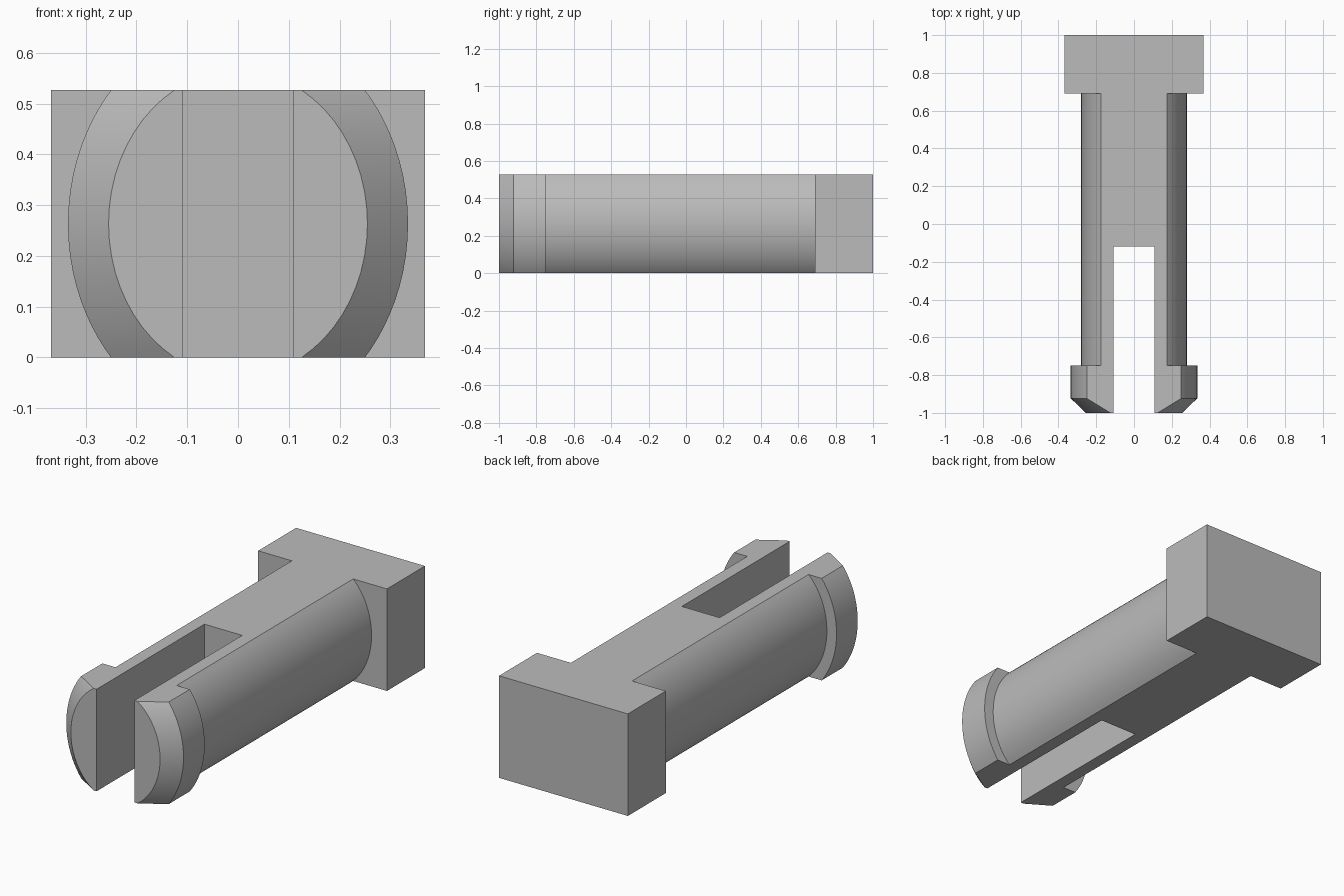
import bpy, bmesh, math

cube = bpy.data.objects.get("Cube")
if cube:
    bpy.data.objects.remove(cube, do_unlink=True)

HEIGHT = 0.527
MID = HEIGHT / 2
STEPS = 20
HEAD_X, SLOT_X = 0.368, 0.108
SLOT_END, LIP_BACK, LIP_FRONT, HEAD_FRONT = -0.12, -0.75, -0.923, 0.69

# Elliptical outlines: half width at mid height, half width at the flat top
TIP, LIP, SHAFT = (0.255, 0.125), (0.335, 0.25), (0.28, 0.175)


def flat(x):
    return (x, x)


# Plan outline of the left half, walked from the tip round to the slot
stations = [
    (TIP, -1), (LIP, LIP_FRONT), (LIP, LIP_BACK),
    (SHAFT, LIP_BACK), (SHAFT, HEAD_FRONT),
    (flat(HEAD_X), HEAD_FRONT), (flat(HEAD_X), 1),
    (flat(0), 1), (flat(0), SLOT_END),
    (flat(SLOT_X), SLOT_END), (flat(SLOT_X), -1),
]
SEAM = 7  # open wall on the mirror plane


def column(bm, widths, y):
    """Column of vertices following an ellipse cut off by the flat top and bottom."""
    middle, end = widths
    verts = []
    for i in range(STEPS + 1):
        t = math.sin((i / STEPS - 0.5) * math.pi / 1.5) / math.sin(math.pi / 3)
        x = math.sqrt(middle ** 2 - (middle ** 2 - end ** 2) * t * t)
        verts.append(bm.verts.new((x, y, MID + MID * t)))
    return verts


# Walls between neighbouring columns, then the flat bottom and top
bm = bmesh.new()
cols = [column(bm, w, y) for w, y in stations]
for n, a in enumerate(cols):
    if n == SEAM:
        continue
    b = cols[(n + 1) % len(cols)]
    for i in range(STEPS):
        bm.faces.new((a[i], b[i], b[i + 1], a[i + 1]))
bm.faces.new([c[0] for c in reversed(cols)])
bm.faces.new([c[-1] for c in cols])

# Mirror to the right half
half = bm.verts[:] + bm.edges[:] + bm.faces[:]
copy = bmesh.ops.duplicate(bm, geom=half)["geom"]
new_verts = [g for g in copy if isinstance(g, bmesh.types.BMVert)]
for v in new_verts:
    v.co.x = -v.co.x
bmesh.ops.reverse_faces(bm, faces=[g for g in copy if isinstance(g, bmesh.types.BMFace)])
seam = [v for v in bm.verts if abs(v.co.x) < 1e-6]
bmesh.ops.remove_doubles(bm, verts=seam, dist=1e-5)

# Merge coplanar faces into clean flats
bmesh.ops.dissolve_limit(bm, angle_limit=math.radians(0.2),
                         verts=bm.verts[:], edges=bm.edges[:])
bmesh.ops.recalc_face_normals(bm, faces=bm.faces[:])

mesh = bpy.data.meshes.new("split_clip_pin")
bm.to_mesh(mesh)
bm.free()
pin = bpy.data.objects.new("split_clip_pin", mesh)
bpy.context.collection.objects.link(pin)

# Plain grey
grey = bpy.data.materials.new("light_grey")
grey.use_nodes = True
color = (0.5, 0.5, 0.5, 1)
grey.diffuse_color = color
for node in grey.node_tree.nodes:
    if node.type == "BSDF_PRINCIPLED":
        node.inputs["Base Color"].default_value = color
mesh.materials.append(grey)

# Smooth curved sides, sharp edges elsewhere
bpy.ops.object.select_all(action="DESELECT")
pin.select_set(True)
bpy.context.view_layer.objects.active = pin
bpy.ops.object.shade_smooth_by_angle(angle=math.radians(25))
